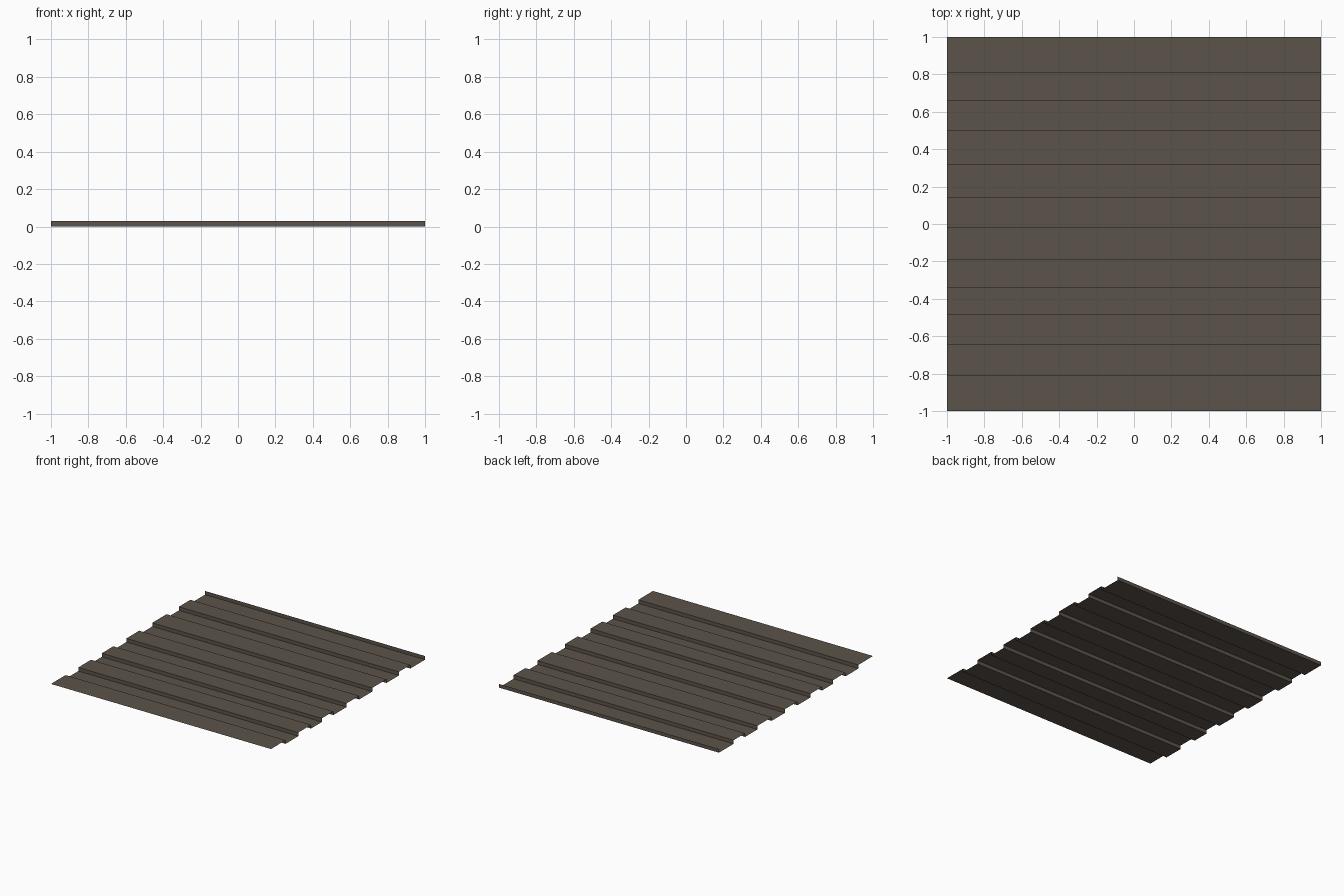
import bpy, bmesh

if "Cube" in bpy.data.objects:
    bpy.data.objects.remove(bpy.data.objects["Cube"])

# Stepped y positions: the sheet alternates between high and low strips
STEPS = [-0.81, -0.645, -0.48, -0.34, -0.19, -0.02, 0.145, 0.315, 0.50, 0.66, 0.81, 1.0]
HIGH = 0.03

mat = bpy.data.materials.new("weathered_brown")
mat.diffuse_color = (0.108, 0.088, 0.069, 1)
mat.use_nodes = True
mat.node_tree.nodes["Principled BSDF"].inputs["Base Color"].default_value = mat.diffuse_color

# Cross-section: starts high at the front, ends with a small lip at the back
profile = [(-1.0, HIGH)]
z = HIGH
for y in STEPS:
    profile.append((y, z))
    z = HIGH - z
    profile.append((y, z))

# Corrugated sheet: profile swept along x as a single open surface
bm = bmesh.new()
left = [bm.verts.new((-1, y, z)) for y, z in profile]
right = [bm.verts.new((1, y, z)) for y, z in profile]
for i in range(len(profile) - 1):
    bm.faces.new((left[i], right[i], right[i + 1], left[i + 1]))

mesh = bpy.data.meshes.new("corrugated_sheet")
bm.to_mesh(mesh)
bm.free()
mesh.materials.append(mat)
sheet = bpy.data.objects.new("corrugated_sheet", mesh)
bpy.context.collection.objects.link(sheet)
